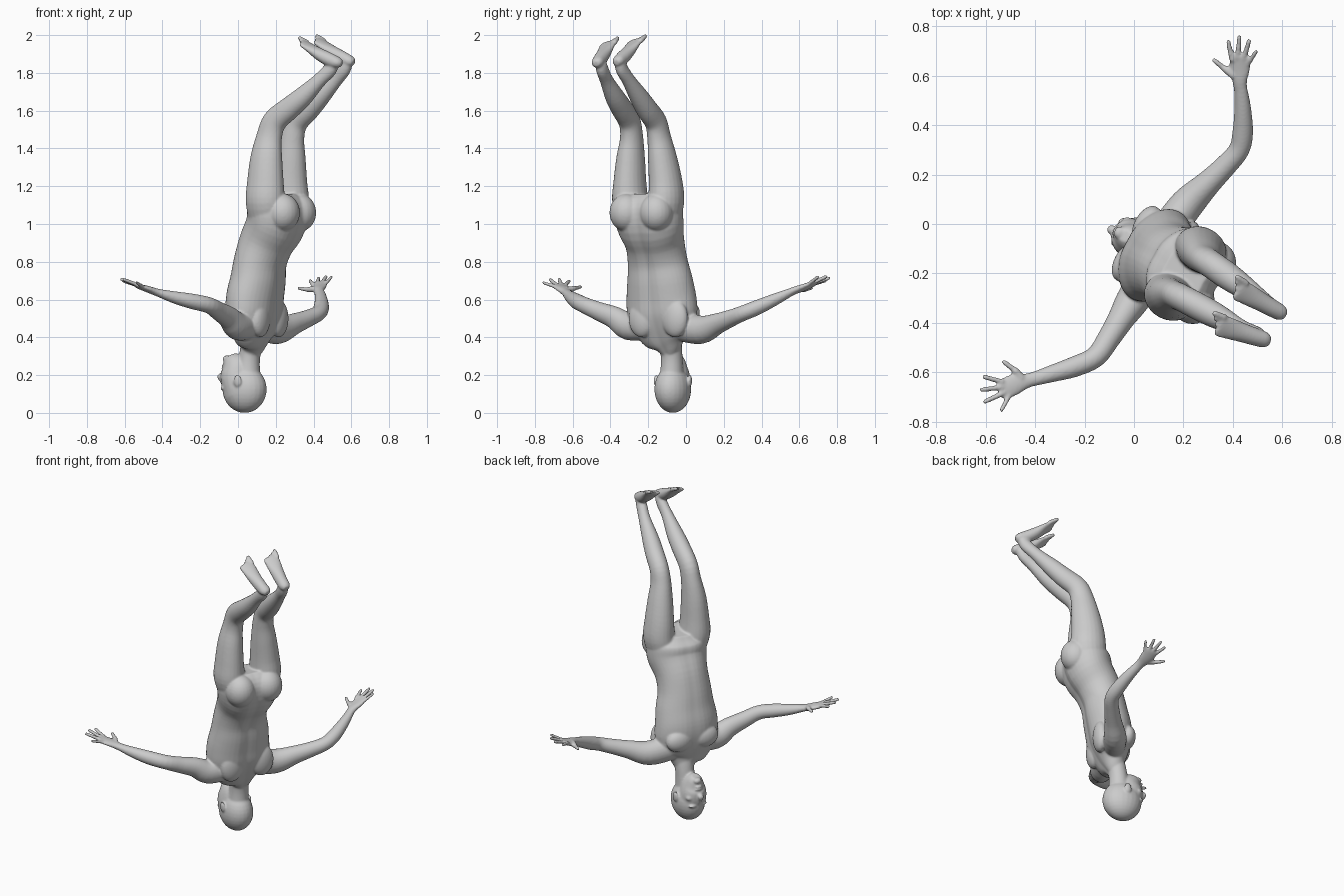
import bpy, bmesh, math
from mathutils import Vector, Matrix

bm = bmesh.new()
LAT = Vector((0.48, 0.88, 0))       # across the shoulders
FWD = Vector((-0.88, 0.48, 0))      # the way the chest faces
H_LAT = Vector((0.35, 0.94, 0))     # across the ears
H_FWD = Vector((-0.94, 0.35, 0))    # the way the face looks


def spline(pts, t):
    i = min(int(t), len(pts) - 2)
    f = t - i
    p0, p1, p2, p3 = (pts[max(0, min(len(pts) - 1, i + k))] for k in (-1, 0, 1, 2))
    return [0.5 * (2 * b + (c - a) * f + (2 * a - 5 * b + 4 * c - d) * f * f
            + (3 * b - a - 3 * c + d) * f ** 3) for a, b, c, d in zip(p0, p1, p2, p3)]


def tube(secs, side, n=24, steps=4, groove=0.0):
    """Loft of ellipses; each section is x, y, z, half width, half depth."""
    total = (len(secs) - 1) * steps
    rows = [spline(secs, i / steps) for i in range(total + 1)]
    rings = []
    for i, r in enumerate(rows):
        tan = Vector(rows[min(i + 1, total)][:3]) - Vector(rows[max(i - 1, 0)][:3])
        tan.normalize()
        a = Vector(side)
        a = (a - tan * a.dot(tan)).normalized()
        b = tan.cross(a)
        ring = []
        for k in range(n):
            ang = 2 * math.pi * k / n
            m = 1 - groove * math.exp(-((ang - 1.5 * math.pi) / 0.22) ** 2)
            m -= 0.4 * groove * math.exp(-((ang - 0.5 * math.pi) / 0.2) ** 2)
            ring.append(bm.verts.new(Vector(r[:3]) + (a * r[3] * math.cos(ang)
                                                      + b * r[4] * math.sin(ang)) * m))
        rings.append(ring)
    for p, q in zip(rings, rings[1:]):
        for k in range(n):
            bm.faces.new((p[k], p[(k + 1) % n], q[(k + 1) % n], q[k]))
    bm.faces.new(rings[0][::-1])
    bm.faces.new(rings[-1])


def ball(c, lat, fwd, size):
    x, y = lat.normalized(), fwd.normalized()
    rot = Matrix((x, y, x.cross(y))).transposed().to_4x4()
    m = Matrix.Translation(c) @ rot @ Matrix.Diagonal((*size, 1))
    bmesh.ops.create_uvsphere(bm, u_segments=24, v_segments=16, radius=1, matrix=m)


def digit(a, b, r, bend=(0, 0, 0)):
    """Finger or toe from knuckle a to tip b."""
    a, b = Vector(a), Vector(b)
    mid = (a + b) / 2 + Vector(bend)
    end = b - (b - a).normalized() * r * 0.6
    tube([(*a, r * 1.1, r * 1.1), (*mid, r, r), (*end, r * 0.9, r * 0.9),
          (*b, r * 0.45, r * 0.45)], (0.3, 0.2, 0.93), 10, 3)


# torso
tube([(.07, -.08, .33, .058, .056), (.078, -.09, .36, .085, .066),
      (.082, -.105, .40, .145, .085), (.085, -.115, .46, .185, .11),
      (.087, -.125, .53, .20, .13), (.09, -.13, .61, .197, .137),
      (.105, -.138, .70, .184, .135), (.118, -.15, .80, .166, .132),
      (.15, -.165, .90, .162, .14), (.20, -.19, 1.0, .186, .15),
      (.21, -.20, 1.09, .185, .145), (.205, -.20, 1.15, .13, .09)], LAT, 40, 4, .09)
for s in (-1, 1):
    ball(Vector((.085, -.12, .53)) + LAT * s * .085 + FWD * .085, LAT, FWD, (.085, .05, .07))   # chest
    ball(Vector((.10, -.11, .50)) + LAT * s * .10 - FWD * .075, LAT, FWD, (.075, .045, .10))    # shoulder blades
    ball(Vector((.215, -.2, 1.06)) + LAT * s * .09 - FWD * .075, LAT, FWD, (.09, .09, .10))     # buttocks

# head and neck
C = Vector((.035, -.07, .125))
ball(C, H_LAT, H_FWD, (.094, .12, .125))
tube([(.02, -.07, .10, .085, .09), (-.005, -.06, .18, .082, .088),
      (-.012, -.058, .24, .068, .078), (-.03, -.05, .285, .045, .05),
      (-.038, -.047, .305, .025, .03)], H_LAT)
tube([(.05, -.075, .18, .065, .07), (.058, -.075, .27, .058, .058),
      (.068, -.08, .34, .06, .056), (.085, -.10, .43, .075, .06)], H_LAT)


def face(side, fwd, z):
    return C + H_LAT * side + H_FWD * fwd + Vector((0, 0, z - C.z))


tube([(*face(0, .112, .14), .011, .012), (*face(0, .125, .17), .014, .014),
      (*face(0, .137, .193), .019, .016), (*face(0, .118, .205), .014, .01)], H_LAT, 12)      # nose
ball(face(0, .115, .237), H_LAT, H_FWD, (.028, .014, .008))     # lips
ball(face(0, .113, .252), H_LAT, H_FWD, (.024, .014, .008))
ball(face(0, .10, .285), H_LAT, H_FWD, (.026, .022, .02))       # chin
for s in (-1, 1):
    ball(face(s * .036, .105, .13), H_LAT, H_FWD, (.028, .016, .009))      # brows
    ball(face(s * .045, .085, .18), H_LAT, H_FWD, (.027, .024, .02))       # cheeks
    ball(face(s * .095, .005, .17), H_LAT + H_FWD * s * -.35, H_FWD, (.011, .022, .035))   # ears

# arms: shoulder to wrist to palm
tube([(.13, -.03, .46, .07, .08), (.215, .08, .44, .068, .075), (.30, .165, .472, .052, .056),
      (.37, .235, .50, .045, .046), (.425, .30, .527, .042, .041), (.44, .37, .555, .042, .04),
      (.44, .47, .60, .034, .032), (.43, .56, .642, .027, .02)], (.8, -.6, 0))
tube([(.433, .53, .628, .027, .022), (.428, .575, .648, .03, .02), (.427, .625, .664, .043, .017),
      (.43, .67, .682, .042, .013), (.43, .685, .688, .034, .009)], (1, -.1, .2))
tube([(.06, -.2, .47, .07, .08), (-.003, -.305, .46, .068, .075), (-.05, -.38, .505, .055, .06),
      (-.10, -.46, .537, .047, .05), (-.155, -.537, .57, .043, .043), (-.24, -.577, .59, .042, .041),
      (-.33, -.605, .61, .035, .033), (-.42, -.632, .635, .027, .021)], (-.6, .8, 0))
tube([(-.39, -.622, .627, .029, .023), (-.435, -.635, .64, .03, .02), (-.48, -.648, .656, .043, .017),
      (-.525, -.668, .67, .043, .013), (-.54, -.673, .676, .034, .009)], (-.3, .95, 0))

# fingers
for a, b, r in (((.405, .60, .655), (.36, .635, .652), .016), ((.365, .63, .652), (.317, .668, .662), .011),
                ((.398, .66, .678), (.380, .745, .702), .011), ((.42, .67, .684), (.427, .764, .716), .011),
                ((.443, .665, .686), (.468, .748, .724), .011), ((.46, .645, .68), (.498, .704, .724), .010),
                ((-.455, -.625, .65), (-.49, -.583, .662), .016), ((-.485, -.59, .66), (-.533, -.553, .668), .011),
                ((-.53, -.64, .675), (-.613, -.617, .70), .011), ((-.53, -.66, .675), (-.623, -.672, .71), .011),
                ((-.525, -.683, .675), (-.61, -.722, .708), .011), ((-.505, -.695, .67), (-.54, -.76, .69), .010)):
    digit(a, b, r)

# legs: hip, thigh, knee, calf, ankle
tube([(.155, -.275, 1.02, .08, .10), (.145, -.295, 1.12, .092, .108), (.145, -.297, 1.22, .083, .101),
      (.15, -.293, 1.35, .072, .088), (.165, -.288, 1.46, .058, .071), (.195, -.30, 1.545, .055, .066),
      (.275, -.342, 1.615, .055, .06), (.345, -.378, 1.675, .05, .053),
      (.43, -.42, 1.76, .035, .038), (.485, -.442, 1.815, .032, .038), (.505, -.45, 1.85, .03, .03)], LAT)
tube([(.25, -.12, 1.02, .085, .10), (.27, -.105, 1.12, .092, .108), (.27, -.108, 1.22, .086, .10),
      (.275, -.125, 1.35, .074, .086), (.283, -.143, 1.46, .06, .071), (.308, -.16, 1.54, .056, .065),
      (.372, -.205, 1.605, .056, .06), (.432, -.247, 1.67, .05, .053),
      (.515, -.303, 1.76, .035, .038), (.558, -.337, 1.815, .032, .038), (.578, -.35, 1.85, .03, .03)], LAT)


# feet with toes, soles upward
def foot(heel, toe, side):
    heel, toe, side = Vector(heel), Vector(toe), Vector(side).normalized()
    d = toe - heel
    low = Vector((0, 0, -1))
    tube([(*(heel + d * t + low * h), w, k) for t, h, w, k in
          ((0, .0, .018, .016), (.08, .004, .032, .028), (.25, .012, .036, .036),
           (.5, .012, .04, .032), (.72, .004, .046, .02), (.86, 0, .046, .014), (.9, 0, .038, .01))], side)
    for i in range(5):
        o = side * (.038 - .019 * i)
        digit(heel + d * .8 + o, heel + d * (1.02 - .035 * i) + o * 1.12, .013 if i == 0 else .0095)


foot((.55, -.476, 1.848), (.315, -.40, 1.972), (.2, .9, .3))
foot((.613, -.37, 1.855), (.397, -.25, 1.985), (.42, .85, .25))

# fuse everything into one smooth skin
bmesh.ops.recalc_face_normals(bm, faces=bm.faces)
mesh = bpy.data.meshes.new("diving_figure")
bm.to_mesh(mesh)
bm.free()
body = bpy.data.objects.new("diving_figure", mesh)
bpy.context.collection.objects.link(body)
bpy.context.view_layer.objects.active = body
body.select_set(True)
remesh = body.modifiers.new("fuse", 'REMESH')
remesh.mode = 'VOXEL'
remesh.voxel_size = 0.006
smooth = body.modifiers.new("soften", 'SMOOTH')
smooth.factor = 0.5
smooth.iterations = 7
for name in ("fuse", "soften"):
    bpy.ops.object.modifier_apply(modifier=name)
bpy.ops.object.shade_smooth()
